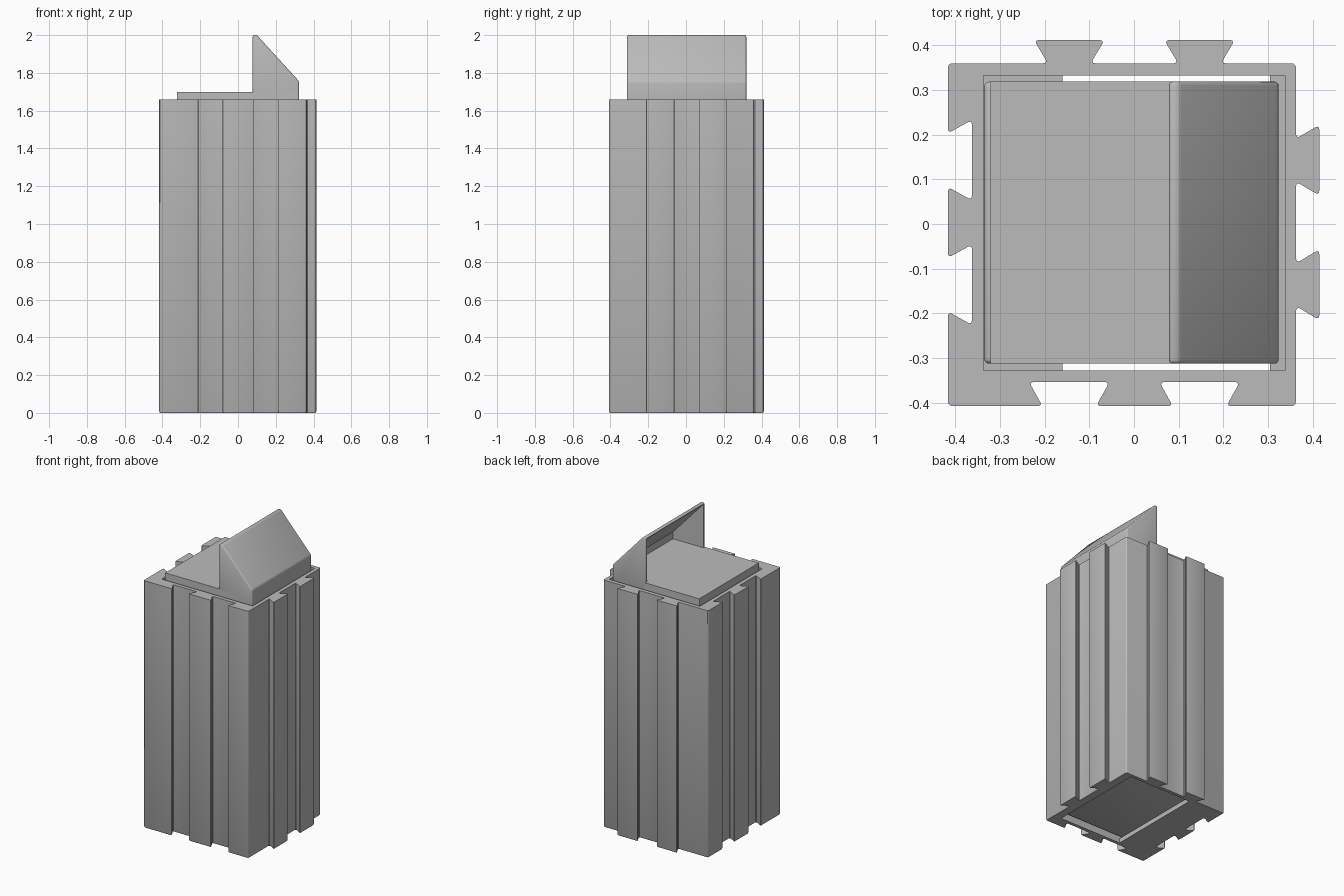
import bpy, bmesh
from mathutils import Vector

if "Cube" in bpy.data.objects:
    bpy.data.objects.remove(bpy.data.objects["Cube"], do_unlink=True)

grey = bpy.data.materials.new("plain grey")
grey.use_nodes = True
grey.diffuse_color = (0.5, 0.5, 0.5, 1)
grey.node_tree.nodes["Principled BSDF"].inputs["Base Color"].default_value = (0.5, 0.5, 0.5, 1)


def finish(name, bm):
    bmesh.ops.recalc_face_normals(bm, faces=bm.faces)
    mesh = bpy.data.meshes.new(name)
    bm.to_mesh(mesh)
    bm.free()
    mesh.materials.append(grey)
    obj = bpy.data.objects.new(name, mesh)
    bpy.context.collection.objects.link(obj)
    return obj


def prism(bm, points, along):
    """Extrude a flat outline along a vector; returns the starting face."""
    face = bm.faces.new([bm.verts.new(p) for p in points])
    out = bmesh.ops.extrude_face_region(bm, geom=[face], use_keep_orig=True)
    moved = [g for g in out["geom"] if isinstance(g, bmesh.types.BMVert)]
    bmesh.ops.translate(bm, verts=moved, vec=along)
    return face


def box(name, low, high):
    bm = bmesh.new()
    (x0, y0, z0), (x1, y1, z1) = low, high
    prism(bm, [(x0, y0, z0), (x1, y0, z0), (x1, y1, z0), (x0, y1, z0)], (0, 0, z1 - z0))
    return finish(name, bm)


def side_profile(name, outline, y0, y1):
    bm = bmesh.new()
    prism(bm, [(x, y0, z) for x, z in outline], (0, y1 - y0, 0))
    return finish(name, bm)


def soften(obj, width):
    mod = obj.modifiers.new("rounded edges", "BEVEL")
    mod.width, mod.segments = width, 3


def cut(obj, cutter):
    cutter.hide_render = True
    mod = obj.modifiers.new("cut", "BOOLEAN")
    mod.operation, mod.object, mod.solver = "DIFFERENCE", cutter, "EXACT"


def bake(obj):
    """Apply modifiers and shade smoothly with sharp edges kept."""
    bpy.ops.object.select_all(action="DESELECT")
    obj.select_set(True)
    bpy.context.view_layer.objects.active = obj
    for mod in list(obj.modifiers):
        bpy.ops.object.modifier_apply(modifier=mod.name)
    bpy.ops.object.shade_smooth_by_angle()


# Dovetail outline: grooves on the left and front walls, tongues on the others
LEFT, RIGHT, FRONT, BACK = -0.417, 0.363, -0.408, 0.36
GROOVE = [(-0.06, 0), (-0.09, 0.054), (0.09, 0.054), (0.06, 0)]
TONGUE = [(-0.048, 0), (-0.079, 0.052), (0.079, 0.052), (0.048, 0)]
X_CENTRES, Y_CENTRES = (-0.145, 0.147), (-0.136, 0.143)
outline = [(LEFT, FRONT)]
for c in X_CENTRES:
    outline += [(c + s, FRONT + d) for s, d in GROOVE]
outline.append((RIGHT, FRONT))
for c in Y_CENTRES:
    outline += [(RIGHT + d, c + s) for s, d in TONGUE]
outline.append((RIGHT, BACK))
for c in reversed(X_CENTRES):
    outline += [(c - s, BACK + d) for s, d in TONGUE]
outline.append((LEFT, BACK))
for c in reversed(Y_CENTRES):
    outline += [(LEFT + d, c - s) for s, d in GROOVE]

# Outer case with rounded dovetail corners and a chamfered foot
CHAMFER, RIM = 0.008, 1.66
flat = bmesh.new()
flat.faces.new([flat.verts.new((x, y, CHAMFER)) for x, y in outline])
bmesh.ops.bevel(flat, geom=flat.verts[:], offset=0.01, segments=3, profile=0.5,
                affect="VERTICES")
flat.faces.ensure_lookup_table()
rounded = [v.co.copy() for v in flat.faces[0].verts]
flat.free()
bm = bmesh.new()
foot = prism(bm, rounded, Vector((0, 0, RIM - CHAMFER)))
bmesh.ops.recalc_face_normals(bm, faces=bm.faces)
bmesh.ops.inset_region(bm, faces=[foot], thickness=CHAMFER / 2, depth=CHAMFER)
case = finish("outer_case", bm)

# Deep cavity and the window in its floor
cavity = box("cavity_cutter", (-0.337, -0.328, 0.03), (0.338, 0.333, 1.8))
window = box("floor_window_cutter", (-0.16, -0.328, -0.1), (0.305, 0.333, 0.1))
cut(case, cavity)
cut(case, window)

# Insert: long block inside the case and the plate above the rim
block = box("insert_block", (-0.336, -0.313, 0.03), (0.322, 0.319, 1.64))
soften(block, 0.012)
plate = box("insert_plate", (-0.322, -0.313, 1.6), (0.315, 0.319, 1.7))

# Sloped hood, hollow and open towards the plate
hood = side_profile("sloped_hood", [(0.078, 1.6), (0.324, 1.6), (0.324, 1.755),
                                    (0.1, 2.0), (0.078, 2.0)], -0.313, 0.319)
soften(hood, 0.009)
hollow = side_profile("hood_cutter", [(0.0, 1.69), (0.305, 1.69), (0.305, 1.747),
                                      (0.09, 1.98), (0.0, 2.08)], -0.298, 0.304)
cut(hood, hollow)

for part in (case, block, plate, hood):
    bake(part)
for helper in (cavity, window, hollow):
    bpy.data.objects.remove(helper, do_unlink=True)
